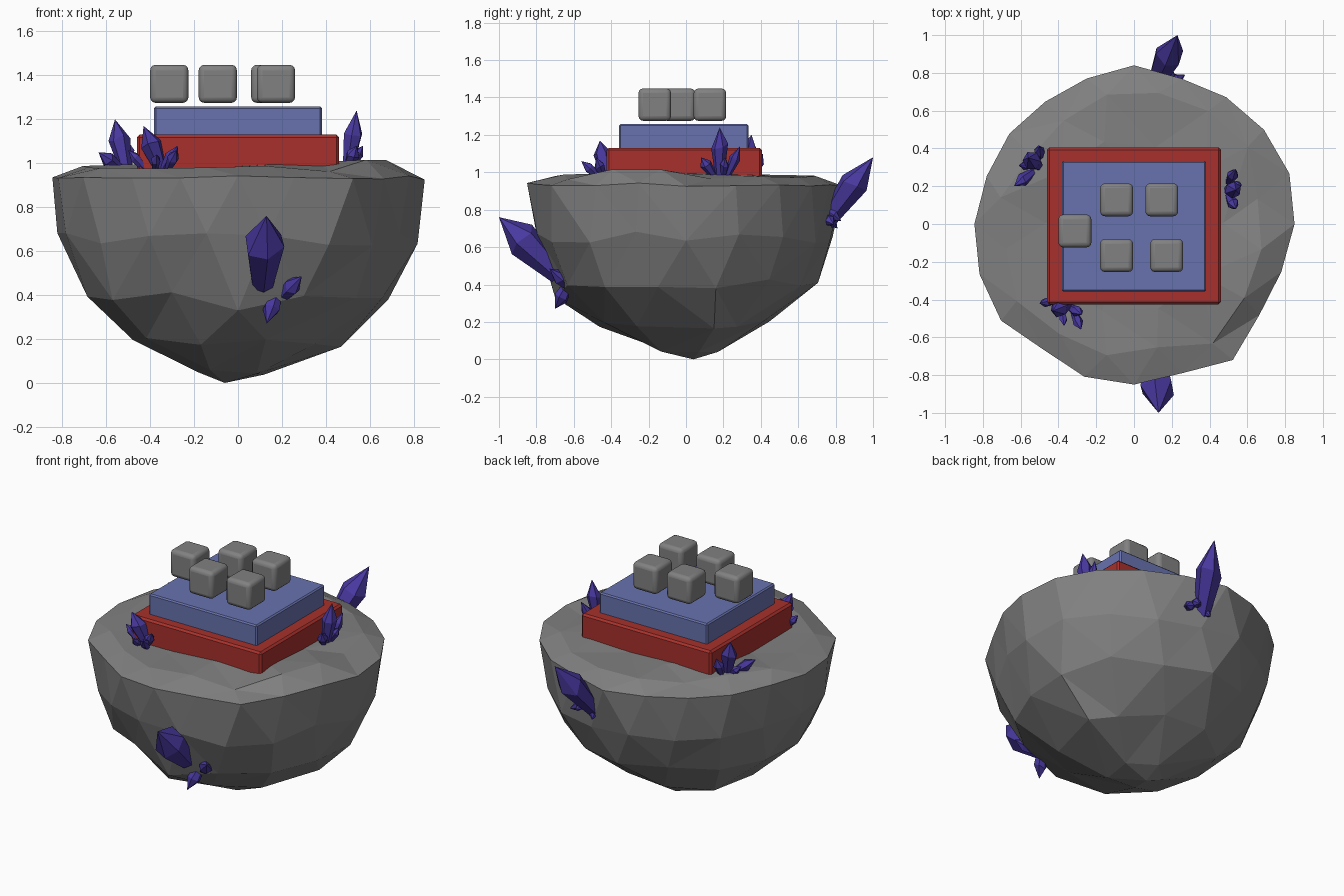
import bpy, bmesh, math, random
from mathutils import Vector

if "Cube" in bpy.data.objects:
    bpy.data.objects.remove(bpy.data.objects["Cube"])

random.seed(4)


def material(name, rgb):
    m = bpy.data.materials.new(name)
    m.diffuse_color = (*rgb, 1)
    m.use_nodes = True
    m.node_tree.nodes["Principled BSDF"].inputs["Base Color"].default_value = m.diffuse_color
    return m


RED = material("red", (0.39, 0.03, 0.025))
BLUE = material("blue", (0.14, 0.17, 0.43))
PURPLE = material("purple", (0.065, 0.04, 0.35))
STONE = material("dark_stone", (0.22, 0.22, 0.22))


def finish(name, bm, mat):
    bmesh.ops.recalc_face_normals(bm, faces=bm.faces)
    me = bpy.data.meshes.new(name)
    bm.to_mesh(me)
    bm.free()
    ob = bpy.data.objects.new(name, me)
    bpy.context.collection.objects.link(ob)
    me.materials.append(mat)
    return ob


def block(name, lo, hi, bevel, segments, mat):
    lo, hi = Vector(lo), Vector(hi)
    bpy.ops.mesh.primitive_cube_add(size=1, location=(lo + hi) / 2)
    ob = bpy.context.object
    ob.name = name
    ob.scale = hi - lo
    bpy.ops.object.transform_apply(location=False, rotation=False, scale=True)
    mod = ob.modifiers.new("bevel", "BEVEL")
    mod.width, mod.segments = bevel, segments
    ob.data.materials.append(mat)
    if segments > 1:
        bpy.ops.object.shade_smooth_by_angle()
    return ob


# Rock: rings following the rim outline, zipped together with triangles
RIM = [.85, .865, .85, .83, .81, .84, .81, .80, .815, .82,
       .845, .86, .87, .82, .85, .85, .83, .89, .82, .82]


def rim_radius(t):
    f = (t % 1) * len(RIM)
    i = int(f)
    return RIM[i] + (RIM[(i + 1) % len(RIM)] - RIM[i]) * (f - i)


def ring(bm, count, scale, z, shift, jitter, zjit):
    pts = []
    for k in range(count):
        t = (k + shift) / count
        r = rim_radius(t) * scale * (1 + random.uniform(-jitter, jitter))
        x, y = r * math.cos(math.tau * t), r * math.sin(math.tau * t)
        c = 1 - min(scale, 1)
        h = z + random.uniform(-zjit, zjit)
        if z > 0.95:  # raised bump on the right of the top
            h += 0.07 * math.exp(-((x - .6) ** 2 + (y + .2) ** 2) / .04)
        pts.append(bm.verts.new((x - .04 * c, y + .01 * c, h)))
    return pts


def zip_rings(bm, a, sa, b, sb):
    i = j = 0
    n, m = len(a), len(b)
    while i < n or j < m:
        if j == m or (i < n and (i + 1 + sa) / n <= (j + 1 + sb) / m):
            bm.faces.new((a[i % n], a[(i + 1) % n], b[j % m]))
            i += 1
        else:
            bm.faces.new((a[i % n], b[(j + 1) % m], b[j % m]))
            j += 1


bm = bmesh.new()
# count, scale, z, shift, radial jitter, height jitter
LEVELS = [(5, .20, .05, .3, .1, .015), (10, .555, .19, 0, .05, .02),
          (14, .825, .405, .5, .02, .03), (18, .96, .65, 0, .015, .035),
          (20, 1, .935, 0, 0, .01), (16, .82, .975, .5, .06, .015),
          (10, .55, .985, 0, .06, .015), (5, .25, .98, .5, .05, .01)]
rings = [ring(bm, *lv) for lv in LEVELS]
for k in range(len(rings) - 1):
    zip_rings(bm, rings[k], LEVELS[k][3], rings[k + 1], LEVELS[k + 1][3])
tip = bm.verts.new((-.06, .04, 0))
top = bm.verts.new((0, 0, .98))
for pole, loop in ((tip, rings[0]), (top, rings[-1])):
    for i, v in enumerate(loop):
        bm.faces.new((v, loop[(i + 1) % len(loop)], pole))
rings[1][0].co = (.47, .15, .165)  # chipped ledge low on the right
rings[2][10].co = (0, -.70, .33)   # low bulge at the front
finish("rock", bm, STONE)

# Stepped platform
block("lower_platform", (-.46, -.425, .93), (.46, .405, 1.13), .012, 1, RED)
block("upper_platform", (-.382, -.357, 1.12), (.382, .333, 1.258), .008, 1, BLUE)

# Hovering rounded cubes
for i, (x, y) in enumerate([(-.092, .128), (.147, .128), (-.313, -.037),
                            (-.092, -.167), (.173, -.167)]):
    block(f"cube_{i + 1}", (x - .087, y - .087, 1.275),
          (x + .087, y + .087, 1.448), .025, 3, STONE)


# Crystals: six-sided, widening to a shoulder, with an off-centre point
def crystal(bm, base, point, radius):
    base, point = Vector(base), Vector(point)
    axis = point - base
    q = axis.to_track_quat('Z', 'Y')
    start = random.random()
    loops = []
    for f, s in ((0, .55), (.6, 1)):
        loops.append([bm.verts.new(base + axis * (f + (random.uniform(-.07, .07) if f else 0))
                      + q @ Vector((math.cos(a), math.sin(a), 0)) * radius * s)
                      for a in (math.tau * (k + start) / 6 for k in range(6))])
    end = bm.verts.new(point)
    bm.faces.new(loops[0])
    for k in range(6):
        n = (k + 1) % 6
        bm.faces.new((loops[0][k], loops[0][n], loops[1][n], loops[1][k]))
        bm.faces.new((loops[1][k], loops[1][n], end))


CLUSTERS = {
    "front_crystals": [((.11, -.68, .45), (.13, -1, .76), .095),
                       ((.18, -.6, .37), (.29, -.73, .485), .04),
                       ((.18, -.62, .42), (.13, -.7, .27), .04)],
    "back_crystals": [((.11, .74, .72), (.23, 1, 1.08), .078),
                      ((.17, .74, .77), (.27, .79, .72), .03),
                      ((.12, .74, .78), (.1, .81, .7), .03),
                      ((.17, .74, .8), (.2, .83, .74), .03)],
    "left_crystals": [((-.51, .31, .97), (-.56, .35, 1.2), .05),
                      ((-.5, .35, .97), (-.5, .41, 1.1), .03),
                      ((-.53, .28, .97), (-.635, .2, 1.05), .035),
                      ((-.52, .31, .97), (-.61, .31, 1.04), .025)],
    "corner_crystals": [((-.35, -.42, .97), (-.43, -.46, 1.17), .05),
                        ((-.34, -.44, .97), (-.275, -.48, 1.08), .03),
                        ((-.32, -.46, .97), (-.28, -.56, 1.06), .028),
                        ((-.38, -.45, .97), (-.37, -.54, 1.04), .022),
                        ((-.42, -.41, .97), (-.5, -.42, 1.06), .025)],
    "right_crystals": [((.5, .18, .98), (.54, .18, 1.24), .045),
                       ((.5, .22, .98), (.54, .29, 1.14), .03),
                       ((.5, .15, .98), (.54, .08, 1.08), .032),
                       ((.51, .2, .98), (.57, .21, 1.08), .025)],
}
for name, items in CLUSTERS.items():
    bm = bmesh.new()
    for item in items:
        crystal(bm, *item)
    finish(name, bm, PURPLE)
